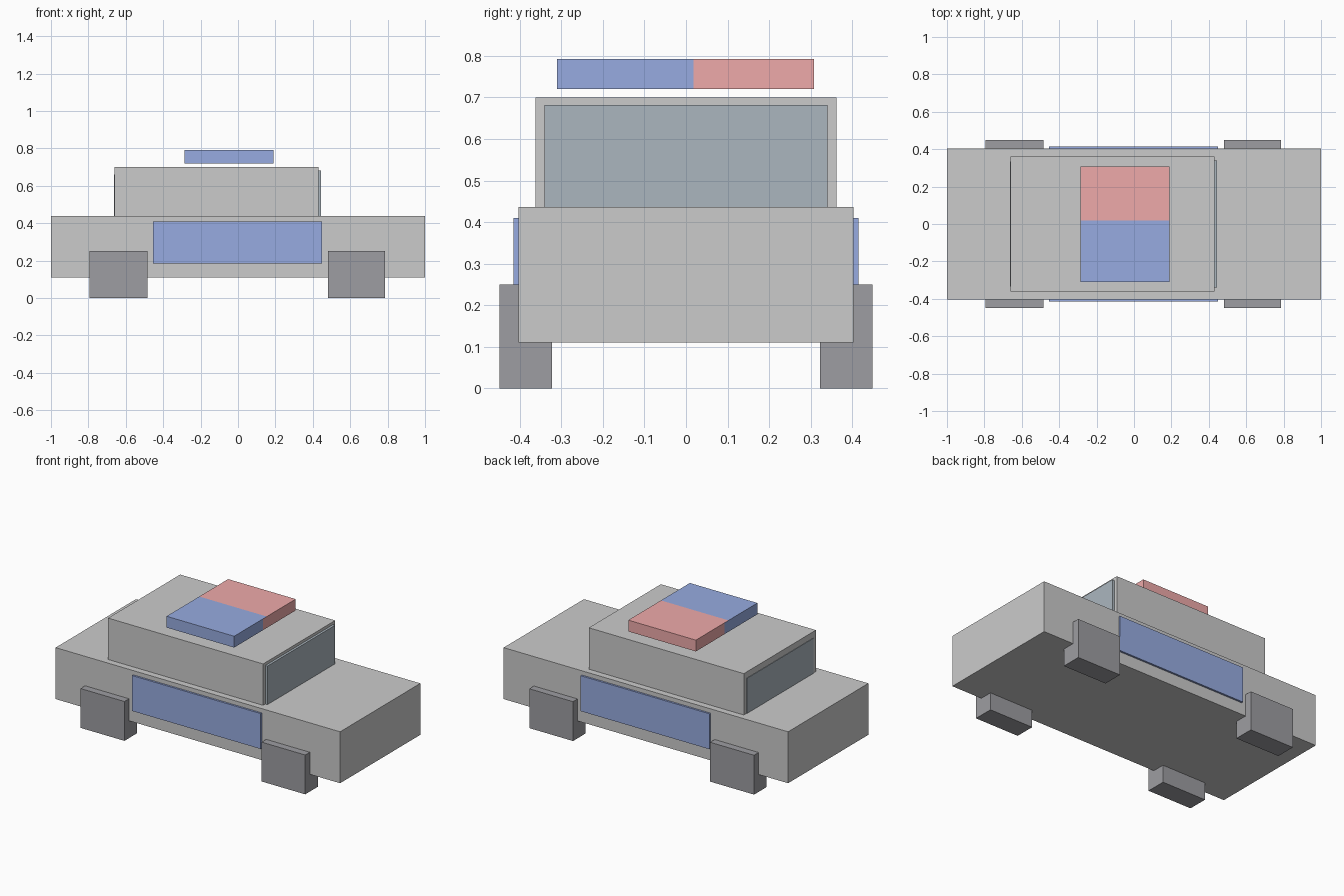
import bpy
import bmesh

if "Cube" in bpy.data.objects:
    bpy.data.objects.remove(bpy.data.objects["Cube"])


def material(name, rgb):
    m = bpy.data.materials.new(name)
    m.diffuse_color = (*rgb, 1)
    m.use_nodes = True
    m.node_tree.nodes["Principled BSDF"].inputs["Base Color"].default_value = m.diffuse_color
    return m


def box(name, x, y, z, mat=None):
    """Box from (min, max) ranges on each axis."""
    bm = bmesh.new()
    bmesh.ops.create_cube(bm, size=1)
    for v in bm.verts:
        v.co = [r[0] if c < 0 else r[1] for c, r in zip(v.co, (x, y, z))]
    mesh = bpy.data.meshes.new(name)
    bm.to_mesh(mesh)
    bm.free()
    if mat:
        mesh.materials.append(mat)
    obj = bpy.data.objects.new(name, mesh)
    bpy.context.collection.objects.link(obj)
    return obj


blue = material("blue", (0.31, 0.41, 0.75))
red = material("red", (0.86, 0.40, 0.40))
glass = material("glass", (0.41, 0.47, 0.52))
rubber = material("rubber", (0.34, 0.34, 0.36))

# Body and cabin
box("body", (-1, 1), (-0.403, 0.403), (0.11, 0.437))
box("cabin", (-0.66, 0.43), (-0.362, 0.362), (0.437, 0.70))

# Front and rear glass
box("windshield", (0.415, 0.445), (-0.34, 0.34), (0.425, 0.682), glass)
box("rear_window", (-0.663, -0.635), (-0.335, 0.335), (0.425, 0.66), glass)

# Roof lights, one half per colour, overlapping slightly in the middle
box("blue_roof_light", (-0.285, 0.19), (-0.31, 0.018), (0.72, 0.792), blue)
box("red_roof_light", (-0.285, 0.19), (-0.02, 0.308), (0.72, 0.792), red)

# Door panels and wheels on both sides
for side, s in (("right", -1), ("left", 1)):
    def span(a, b):
        return sorted((s * a, s * b))

    box(f"{side}_door_panel", (-0.455, 0.45), span(0.39, 0.415), (0.185, 0.41), blue)
    for end, x in (("rear", (-0.793, -0.484)), ("front", (0.48, 0.787))):
        box(f"{side}_{end}_wheel", x, span(0.322, 0.449), (0, 0.25), rubber)
